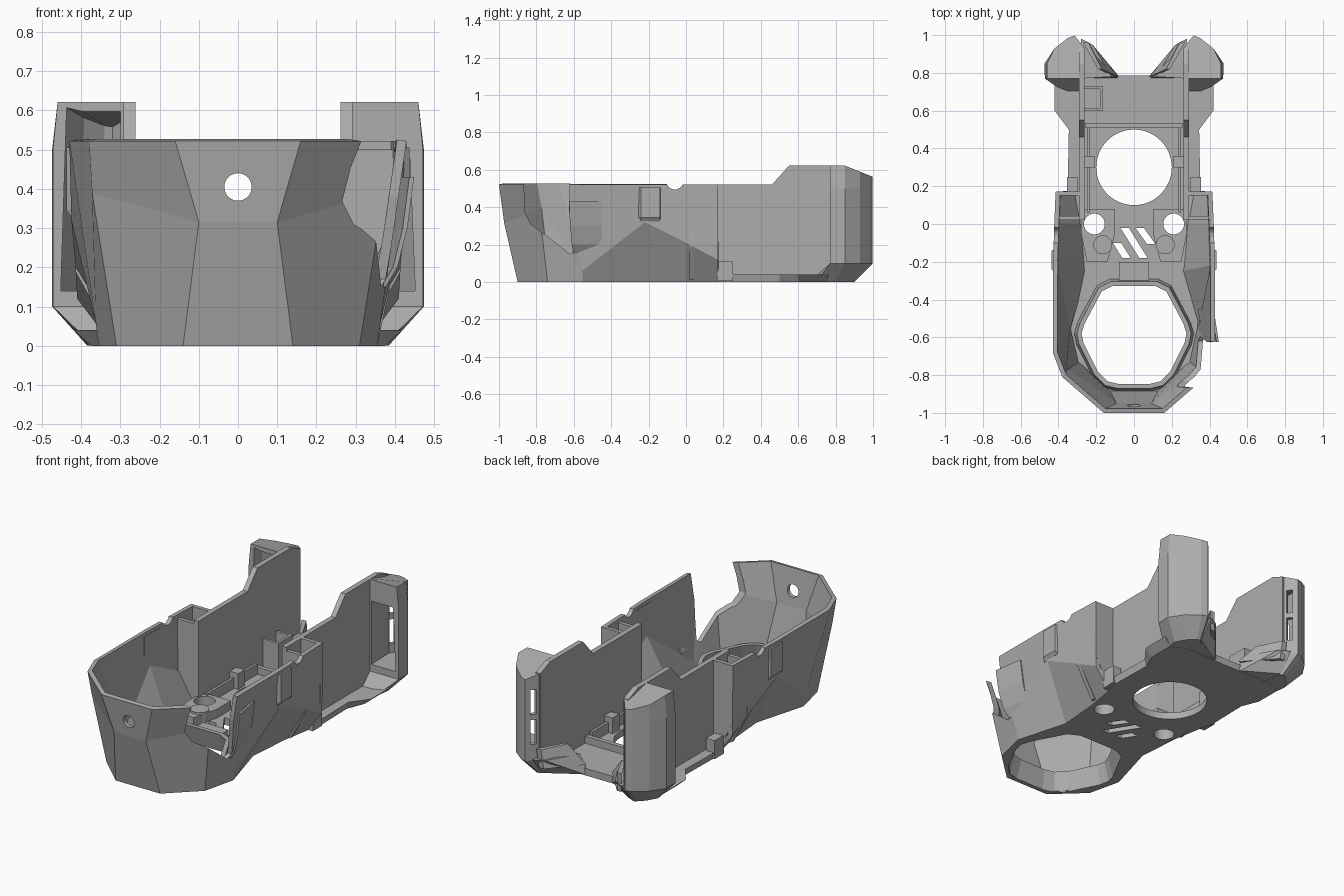
import bpy, bmesh, math
from mathutils import Matrix

if "Cube" in bpy.data.objects:
    bpy.data.objects.remove(bpy.data.objects["Cube"])

grey = bpy.data.materials.new("plain grey")
grey.use_nodes = True
grey.diffuse_color = (0.42, 0.42, 0.42, 1)
grey.node_tree.nodes["Principled BSDF"].inputs["Base Color"].default_value = (0.42, 0.42, 0.42, 1)


def finish(name, bm, recalc=True):
    if recalc:
        bmesh.ops.recalc_face_normals(bm, faces=bm.faces)
    me = bpy.data.meshes.new(name)
    bm.to_mesh(me)
    bm.free()
    me.materials.append(grey)
    ob = bpy.data.objects.new(name, me)
    bpy.context.scene.collection.objects.link(ob)
    return ob


def loft(name, rings, side=1, closed=True):
    """Skin matching rings of 3D points; closed rings are capped."""
    bm = bmesh.new()
    vs = [[bm.verts.new((x * side, y, z)) for x, y, z in r] for r in rings]
    n = len(rings[0])
    for a, b in zip(vs, vs[1:]):
        for i in range(n if closed else n - 1):
            j = (i + 1) % n
            bm.faces.new((a[i], a[j], b[j], b[i]))
    if closed:
        bm.faces.new(vs[0])
        bm.faces.new(vs[-1])
    return finish(name, bm, closed)


def at(pts, z):
    return [(x, y, z) for x, y in pts]


def prism(name, pts, z0, z1, side=1):
    return loft(name, [at(pts, z0), at(pts, z1)], side)


def side_plate(name, pts, x0, x1, side=1):
    return loft(name, [[(x, y, z) for y, z in pts] for x in (x0, x1)], side)


def box(name, x0, x1, y0, y1, z0, z1, side=1):
    return prism(name, [(x0, y0), (x1, y0), (x1, y1), (x0, y1)], z0, z1, side)


def cylinder(name, x, y, z, r, depth, axis="Z"):
    rot = {"Z": Matrix(), "X": Matrix.Rotation(math.pi / 2, 4, "Y"),
           "Y": Matrix.Rotation(math.pi / 2, 4, "X")}[axis]
    bm = bmesh.new()
    bmesh.ops.create_cone(bm, cap_ends=True, segments=48, radius1=r, radius2=r,
                          depth=depth, matrix=Matrix.Translation((x, y, z)) @ rot)
    return finish(name, bm)


def cut(ob, cutters):
    for c in cutters:
        c.hide_render = True
        c.hide_viewport = True
        m = ob.modifiers.new("cut", "BOOLEAN")
        m.operation, m.solver, m.object = "DIFFERENCE", "EXACT", c


def mirrored(half):
    return [(-p[0], *p[1:]) for p in reversed(half)] + half


# Outlines, right half, front to back
low = [(.14, -.9), (.31, -.74), (.355, -.55), (.27, -.25), (.29, 0), (.32, .17)]
mid = [(.1, -.972, .315), (.372, -.785, .39), (.363, -.555, .06), (.425, -.22, .32),
       (.415, 0, .21), (.41, .17, .12)]
top = [(.16, -1), (.38, -.81), (.43, -.68), (.43, -.22), (.422, 0), (.415, .17)]
nozzle = mirrored([(.08, -.845), (.14, -.83), (.19, -.78), (.265, -.63), (.275, -.58),
                   (.26, -.53), (.17, -.36), (.11, -.33)])


def scaled(k):
    return [(x * k, -.59 + (y + .59) * k) for x, y in nozzle]


# Faceted front shell, with a hole, a corner notch and rim dips
# Rings run from the -x rear, round the front, to the +x rear
shell = loft("front_shell", [at(mirrored(low), 0), mirrored(mid),
                             at(mirrored(top), .522)], closed=False)
sol = shell.modifiers.new("thickness", "SOLIDIFY")
sol.thickness, sol.offset = .025, -1
notch = side_plate("notch_cutter", [(-.87, .6), (-.86, .37), (-.83, .31), (-.67, .19), (-.62, .15),
                                    (-.595, .17), (-.625, .38), (-.62, .6)], .2, .6)
dips = cylinder("rim_dip_cutter", 0, -.06, .54, .045, 1.2, "X")
cut(shell, [cylinder("front_hole_cutter", 0, -.97, .405, .035, .3, "Y"), notch, dips])

# Floor with the nozzle opening, fan opening, screw holes and diagonal vents
rear_low = [(.34, .25), (.335, .5), (.375, .6), (.375, .75), (.29, .785)]
rear_top = [(.35, .25), (.345, .5), (.42, .6), (.42, .76), (.3, .785)]
floor = loft("floor", [at(mirrored(low + rear_low), 0), at(mirrored(low + rear_top), .04)])
vents = []
for x0, y0, x1, y1 in [(-.05, -.02, .05, -.18), (.03, -.02, .09, -.105), (-.09, -.1, -.04, -.18)]:
    vents.append(prism("vent_cutter", [(x0 - .022, y0), (x0 + .022, y0),
                                       (x1 + .022, y1), (x1 - .022, y1)], -.1, .3))
screws = [cylinder("screw_cutter", s * .21, 0, .1, .055, .5) for s in (1, -1)]
cut(floor, [prism("nozzle_cutter", scaled(1.12), -.1, .3),
            cylinder("fan_cutter", 0, .3, 0, .2, .4)] + vents + screws)

# Tapered duct around the nozzle opening
duct = loft("nozzle_duct", [at(scaled(1.18), .002), at(scaled(1.1), .11)])
cut(duct, [loft("duct_cutter", [at(scaled(1.15), -.03), at(scaled(.98), .14)])])
box("duct_tab", -.08, .08, -.3, -.2, .035, .08)

# Low ridge behind the fan opening
box("rear_ridge", -.26, .26, .51, .535, .03, .08)

# Rear arm outlines; the last edge is the chamfer that holds the slots
arm_out = [(.27, .77), (.472, .77), (.474, .85), (.42, .93), (.35, .985), (.315, .998), (.268, .94)]
arm_low = [(.27, .66), (.37, .7), (.385, .8), (.35, .86), (.31, .9), (.29, .9), (.268, .88)]
pocket = [(.302, .7), (.452, .7), (.452, .845), (.407, .915), (.34, .965), (.32, .972), (.295, .935)]
slot = [(.255, .965), (.275, .99), (.335, .95), (.315, .925)]


def roof(pts, inset=0):
    return [(x - inset * (x > .4), y, .622 - inset - max(0, y - .85) * .4) for x, y in pts]


for s, word, pocket_top in ((1, "left", .5), (-1, "right", .607)):
    slots = [prism("slot_cutter", slot, z, z + .14, s) for z in (.19, .36)]

    # Tall upright side panel
    side_plate(word + "_side_panel",
               [(.02, .03), (.02, .522), (.46, .522), (.55, .622), (.85, .622),
                (.935, .588), (.935, .1), (.88, .03)], .262, .292, s)

    # Hollow rear arm, open to the front, with a chamfered foot
    arm = loft(word + "_rear_arm", [at(arm_low, .001), at(arm_out, .1), at(arm_out, .5),
                                    [(min(x, .46), y, z) for x, y, z in roof(arm_out)]], s)
    inner_top = [(min(x, .445), y, min(z, pocket_top)) for x, y, z in roof(pocket, .015)]
    cut(arm, [loft("pocket_cutter", [at(pocket, .14), inner_top], s)] + slots)
    loft(word + "_foot_wedge", [at([(.28, .77), (.07, .77), (.09, .785), (.28, .9)], .005),
                                at([(.28, .77), (.12, .78), (.22, .95), (.28, .98)], .11)], s)
    loft(word + "_foot_fin", [at([(.08, .78), (.1, .78), (.26, .95), (.23, .95)], .06),
                              at([(.17, .82), (.19, .82), (.27, .96), (.24, .96)], .17)], s)

    # Closing walls of the socket between shell and panel
    for part, y, wide, z in (("back", .15, .413, .522), ("front", .02, .415, .5)):
        foot, full = [[(.265, y), (w, y), (w, y + .022), (.265, y + .022)] for w in (.315, wide)]
        loft(word + "_socket_" + part, [at(foot, .01), at(full, .19), at(full, z)], s)
    box(word + "_skirt_tab", .3, .355, .165, .25, .005, .11, s)

    # Outer boss on the shell
    loft(word + "_shell_boss", [at([(.4, -.25), (.424, -.25), (.424, -.14), (.4, -.14)], .325),
                                at([(.4, -.27), (.438, -.24), (.438, -.14), (.4, -.13)], .345),
                                at([(.4, -.27), (.438, -.24), (.438, -.14), (.4, -.13)], .505)], s)

    # Mounting pad with screw hole and a raised disc
    pad = prism(word + "_mounting_pad", [(.14, -.2), (.25, -.2), (.28, -.05), (.28, .08), (.1, .08),
                                         (.1, -.05)], .03, .09, s)
    cut(pad, screws)
    cylinder(word + "_pad_disc", s * .165, -.11, .065, .05, .07)

    # Low rail beside the fan opening
    box(word + "_fan_rail", .235, .25, .06, .51, .03, .1, s)
    box(word + "_rail_clip", .21, .265, .3, .36, .03, .13, s)

# Cable bracket: three upright plates by the right panel
box("bracket_face", -.18, -.165, .6, .73, .03, .2)
box("bracket_front", -.27, -.165, .6, .615, .03, .2)
box("bracket_back", -.27, -.165, .715, .73, .03, .2)

# Curved spring lip standing at the corner notch
lip = [(.365, -.6, .15), (.395, -.61, .2), (.42, -.62, .3), (.437, -.625, .43)]
loft("notch_lip", [[(x, y, z), (x + .012, y, z), (x - .015, -.45, z), (x - .027, -.45, z)]
                   for x, y, z in lip])
